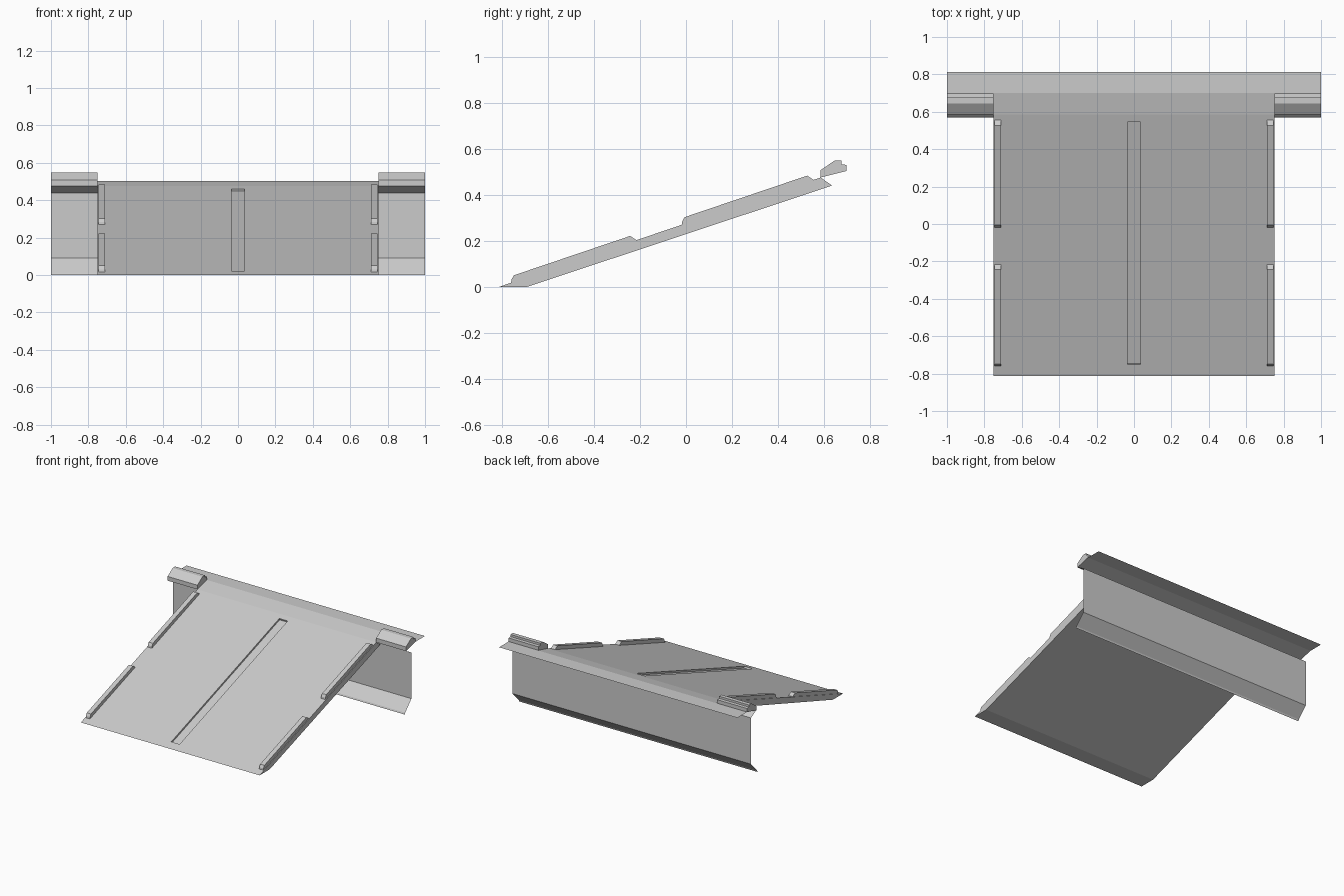
import bpy, bmesh

if "Cube" in bpy.data.objects:
    bpy.data.objects.remove(bpy.data.objects["Cube"])

SLOPE = 0.475 / 1.395          # rise of the ramp deck


def deck_z(y):
    return (y + 0.81) * SLOPE


def prism(name, profile, x0, x1, closed=True):
    """Extrude a (y, z) profile along x; open profiles become folded sheets."""
    bm = bmesh.new()
    a = [bm.verts.new((x0, y, z)) for y, z in profile]
    b = [bm.verts.new((x1, y, z)) for y, z in profile]
    n = len(profile)
    for i in range(n if closed else n - 1):
        j = (i + 1) % n
        bm.faces.new((a[i], a[j], b[j], b[i]))
    if closed:
        bm.faces.new(a)
        bm.faces.new(b[::-1])
    bmesh.ops.recalc_face_normals(bm, faces=bm.faces[:])
    mesh = bpy.data.meshes.new(name)
    bm.to_mesh(mesh)
    bm.free()
    obj = bpy.data.objects.new(name, mesh)
    bpy.context.collection.objects.link(obj)
    return obj


# Folded sheet: bottom flange, upright wall, neck and flat top lip
prism("wall_sheet", [(0.57, 0), (0.575, 0.012), (0.65, 0.09), (0.65, 0.44),
                     (0.585, 0.475), (0.70, 0.503), (0.812, 0.503)],
      -1, 1, closed=False)

# Sloping ramp slab
ramp = prism("ramp", [(-0.812, 0), (-0.69, 0), (0.635, 0.44), (0.585, 0.475)],
             -0.75, 0.75)

# Shallow slot along the middle of the ramp
D = 0.012
cutter = prism("slot_cutter", [(-0.75 + D * SLOPE, deck_z(-0.75) - D),
                               (0.545 + D * SLOPE, deck_z(0.545) - D),
                               (0.545 - 0.05 * SLOPE, deck_z(0.545) + 0.05),
                               (-0.75 - 0.05 * SLOPE, deck_z(-0.75) + 0.05)],
               -0.035, 0.035)
cutter.hide_render = True
cutter.hide_viewport = True
mod = ramp.modifiers.new("slot", 'BOOLEAN')
mod.operation = 'DIFFERENCE'
mod.solver = 'EXACT'
mod.object = cutter

for side, label in ((-1, "left"), (1, "right")):
    # Guide rails on the ramp edges
    for part, y0, y1 in (("lower", -0.76, -0.215), ("upper", -0.018, 0.555)):
        prism(f"{part}_rail_{label}",
              [(y0, deck_z(y0)), (y0 + 0.001, deck_z(y0) + 0.014),
               (y0 + 0.012, deck_z(y0 + 0.012) + 0.029),
               (y1 - 0.028, deck_z(y1 - 0.028) + 0.028), (y1, deck_z(y1))],
              side * 0.71, side * 0.745)
    # Stepped curb blocks beside the ramp top
    prism(f"curb_{label}",
          [(0.585, 0.475), (0.585, 0.507), (0.645, 0.548), (0.675, 0.548),
           (0.675, 0.532), (0.697, 0.53), (0.697, 0.503)],
          side * 0.75, side * 1.0)
